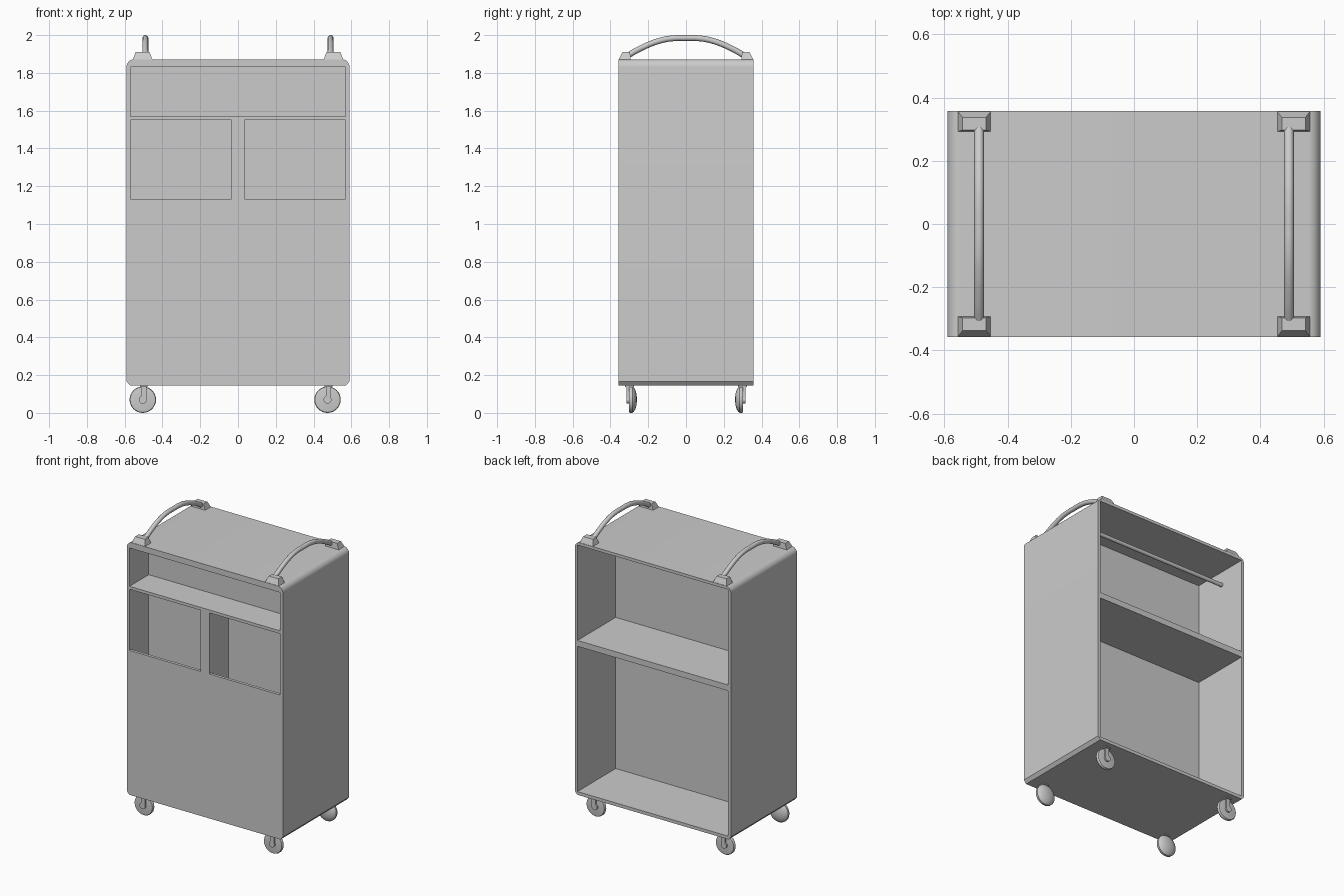
import bpy, bmesh, math
from mathutils import Vector

if "Cube" in bpy.data.objects:
    bpy.data.objects.remove(bpy.data.objects["Cube"])


def make(name, verts, faces, smooth=False):
    me = bpy.data.meshes.new(name)
    me.from_pydata(verts, [], faces)
    bm = bmesh.new()
    bm.from_mesh(me)
    bmesh.ops.remove_doubles(bm, verts=bm.verts, dist=1e-5)
    bmesh.ops.recalc_face_normals(bm, faces=bm.faces)
    bm.to_mesh(me)
    bm.free()
    ob = bpy.data.objects.new(name, me)
    bpy.context.collection.objects.link(ob)
    if smooth:
        smooth_edges(ob)
    return ob


def smooth_edges(ob):
    bpy.ops.object.select_all(action='DESELECT')
    ob.select_set(True)
    bpy.context.view_layer.objects.active = ob
    bpy.ops.object.shade_smooth_by_angle(angle=math.radians(35))


def loft(name, rings, smooth=False):
    n = len(rings[0])
    verts = [v for r in rings for v in r]
    faces = [(k * n + i, k * n + (i + 1) % n, (k + 1) * n + (i + 1) % n, (k + 1) * n + i)
             for k in range(len(rings) - 1) for i in range(n)]
    faces += [tuple(range(n)), tuple(range(len(verts) - n, len(verts)))]
    return make(name, verts, faces, smooth)


def rect(x0, x1, y0, y1, z):
    return [(x0, y0, z), (x1, y0, z), (x1, y1, z), (x0, y1, z)]


def box(name, x0, x1, y0, y1, z0, z1):
    return loft(name, [rect(x0, x1, y0, y1, z0), rect(x0, x1, y0, y1, z1)])


def lathe_y(name, cx, cz, profile, n=32):
    # Rings of (radius, y) around a wheel axle along y
    rings = [[(cx + r * math.cos(2 * math.pi * i / n), y, cz + r * math.sin(2 * math.pi * i / n))
              for i in range(n)] for r, y in profile]
    return loft(name, rings, True)


W, D, T = 0.59, 0.358, 0.02
ZB, ZT, R = 0.145, 1.872, 0.04

# Cabinet shell: chamfered bottom, rounded top corners
half = [(W - 0.018, ZB), (W, ZB + 0.022)]
half += [(W - R + R * math.cos(a), ZT - R + R * math.sin(a))
         for a in [math.pi / 2 * i / 8 for i in range(9)]]
outline = half + [(-x, z) for x, z in reversed(half)]
cabinet = loft("cabinet_shell", [[(x, y, z) for x, z in outline] for y in (-D, D)])

# Back compartment, front cavity, top slot and two bin openings
IN = W - T
cuts = [(-IN, IN, -0.055, D + 0.1, 0.167, 1.852),
        (-IN, IN, -D + T, -0.15, 0.167, 1.832),
        (-IN, IN, -D - 0.1, -0.25, 1.57, 1.832),
        (-IN, -0.034, -D - 0.1, -0.25, 1.132, 1.55),
        (0.034, IN, -D - 0.1, -0.25, 1.132, 1.55)]
for c in cuts:
    cutter = box("cutter", *c)
    cutter.hide_render = True
    mod = cabinet.modifiers.new("cut", 'BOOLEAN')
    mod.operation = 'DIFFERENCE'
    mod.solver = 'EXACT'
    mod.object = cutter
    bpy.context.view_layer.objects.active = cabinet
    bpy.ops.object.modifier_apply(modifier=mod.name)
    bpy.data.objects.remove(cutter)
smooth_edges(cabinet)

# Inner shelves and bin divider
box("front_slot_shelf", -IN, IN, -D + T, -0.15, 1.55, 1.57)
box("bin_divider", -0.034, 0.034, -D + T, -0.15, 0.167, 1.55)
box("back_shelf", -IN, IN, -0.055, D, 1.16, 1.20)

# Hanging rail
rail = lathe_y("hanging_rail", 0, 0, [(0.013, -IN), (0.013, IN)], 16)
rail.rotation_euler = (0, 0, math.pi / 2)
rail.location = (0, 0.165, 1.76)

for sx in (-1, 1):
    side = "left" if sx < 0 else "right"
    # Arched handle tube
    cu = bpy.data.curves.new(side + "_handle", 'CURVE')
    cu.dimensions = '3D'
    cu.bevel_depth = 0.0155
    cu.bevel_resolution = 4
    cu.resolution_u = 6
    cu.use_fill_caps = True
    arch = [(0.32, 1.885), (0.24, 1.93), (0.14, 1.97), (0.07, 1.983)]
    path = [(-y, z) for y, z in arch] + [(0, 1.9845)] + [(y, z) for y, z in reversed(arch)]
    sp = cu.splines.new('BEZIER')
    sp.bezier_points.add(len(path) - 1)
    for p, (y, z) in zip(sp.bezier_points, path):
        p.co = Vector((sx * 0.49, y, z))
        p.handle_left_type = p.handle_right_type = 'AUTO'
    handle = bpy.data.objects.new(side + "_handle", cu)
    bpy.context.collection.objects.link(handle)
    bpy.ops.object.select_all(action='DESELECT')
    handle.select_set(True)
    bpy.context.view_layer.objects.active = handle
    bpy.ops.object.convert(target='MESH')
    smooth_edges(bpy.context.view_layer.objects.active)

    for sy in (-1, 1):
        end = "front" if sy < 0 else "back"
        tag = side + "_" + end
        # Tapered handle foot
        c = sx * 0.505
        loft(tag + "_handle_foot", [rect(c - 0.053, c + 0.053, sy * 0.292, sy * 0.357, 1.868),
                                    rect(c - 0.037, c + 0.037, sy * 0.297, sy * 0.337, 1.91)])
        # Caster wheel with domed inner side
        cx = sx * 0.489 - 0.015
        prof = [(0.058, 0.303), (0.067, 0.301), (0.07, 0.296), (0.07, 0.284),
                (0.064, 0.276), (0.05, 0.268), (0.03, 0.262), (0.008, 0.26)]
        lathe_y(tag + "_wheel", cx, 0.07, [(r, sy * y) for r, y in prof])
        # Caster arm, hub and mount
        lathe_y(tag + "_hub", cx, 0.07, [(0.021, sy * 0.3), (0.021, sy * 0.314)], 20)
        x = cx + 0.005
        box(tag + "_arm", x - 0.014, x + 0.014, sy * 0.302, sy * 0.314, 0.075, 0.147)
        box(tag + "_mount", x - 0.02, x + 0.02, sy * 0.275, sy * 0.322, 0.138, 0.147)
